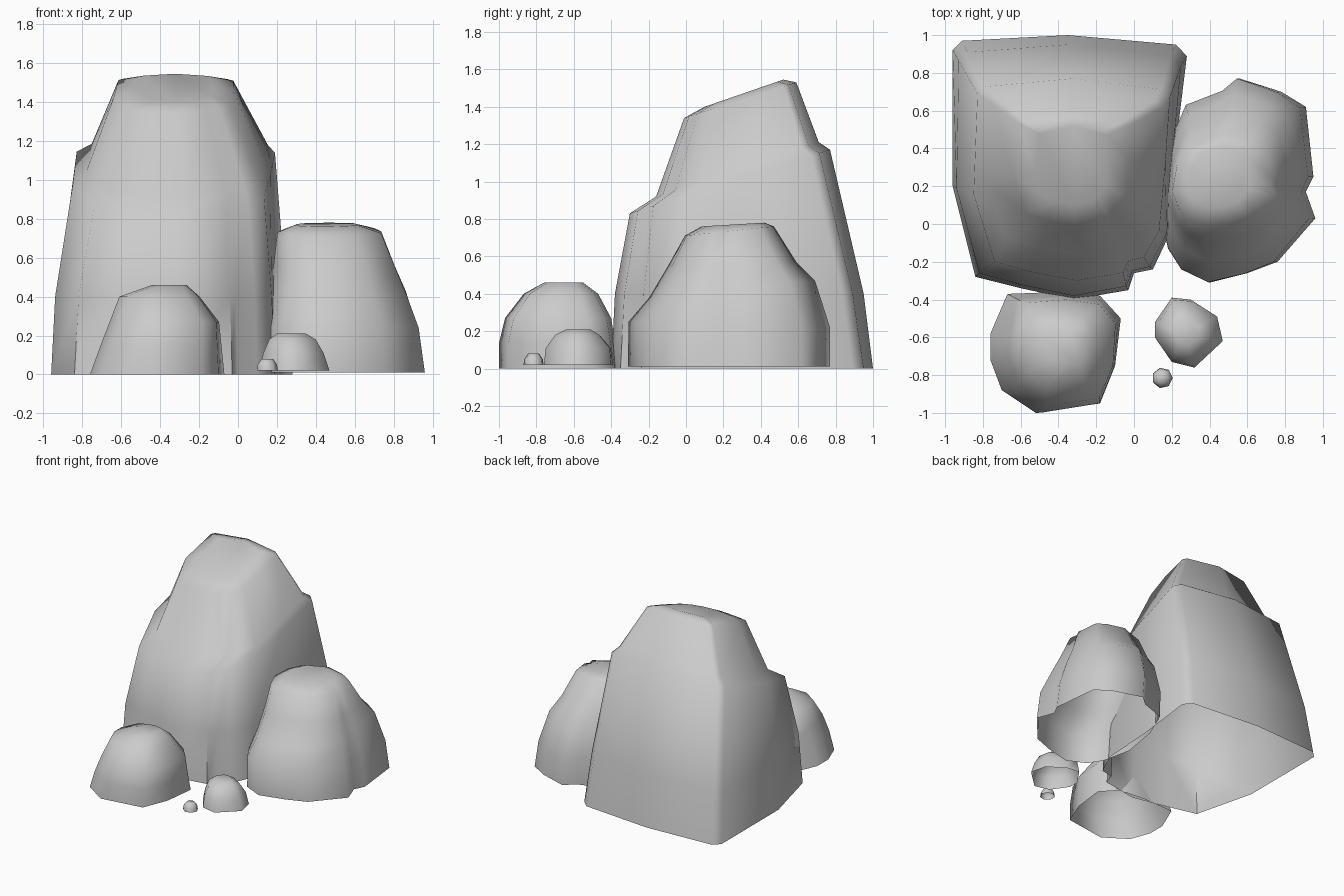
import bpy
import bmesh
from math import cos, sin, tau, radians
from mathutils import Vector

default_cube = bpy.data.objects.get("Cube")
if default_cube:
    bpy.data.objects.remove(default_cube, do_unlink=True)

# One plain stone colour for every rock
stone = bpy.data.materials.new("stone_grey")
stone.use_nodes = True
stone_colour = (0.6, 0.6, 0.6, 1)
stone.diffuse_color = stone_colour
stone_shader = next(n for n in stone.node_tree.nodes if n.type == "BSDF_PRINCIPLED")
stone_shader.inputs["Base Color"].default_value = stone_colour


def normalise(outline):
    """Scale a ground outline into the unit square and return its bounds."""
    xs = [p[0] for p in outline]
    ys = [p[1] for p in outline]
    left, right, front, back = min(xs), max(xs), min(ys), max(ys)
    unit = [Vector(((x - left) / (right - left), (y - front) / (back - front)))
            for x, y in outline]
    return unit, (left, right, front, back)


def soften(point, amount):
    """Pull an outline point towards the circle inside the unit square."""
    centre = Vector((0.5, 0.5))
    offset = point - centre
    return centre + offset.lerp(offset.normalized() * 0.5, amount)


def make_rock(name, outline, foot, levels, rounding=0.4):
    """Loft an open-bottomed rock from a ground outline through shrinking levels.

    Each level is left, right, front, back, front height, back height.
    """
    unit, bounds = normalise(outline)
    levels = [(*bounds, foot, foot)] + levels
    bm = bmesh.new()
    rings = []
    for index, (left, right, front, back, low, high) in enumerate(levels):
        amount = rounding * index / (len(levels) - 1)
        ring = []
        for point in unit:
            u, v = soften(point, amount)
            ring.append(bm.verts.new((left + (right - left) * u,
                                      front + (back - front) * v,
                                      low + (high - low) * v)))
        rings.append(ring)

    # Side walls between neighbouring levels
    count = len(unit)
    for lower, upper in zip(rings, rings[1:]):
        for i in range(count):
            j = (i + 1) % count
            bm.faces.new((lower[i], lower[j], upper[j], upper[i]))
    # Crown
    bm.faces.new(rings[-1])
    for face in bm.faces:
        face.smooth = True

    mesh = bpy.data.meshes.new(name)
    bm.to_mesh(mesh)
    bm.free()
    mesh.materials.append(stone)
    rock = bpy.data.objects.new(name, mesh)
    bpy.context.collection.objects.link(rock)

    # Smooth stone with only the hardest ridges kept crisp
    bpy.ops.object.select_all(action="DESELECT")
    rock.select_set(True)
    bpy.context.view_layer.objects.active = rock
    bpy.ops.object.shade_smooth_by_angle(angle=radians(60))
    return rock


# Tall rock: square back, shoulder partway up, sloping crown
make_rock(
    "tall_rock",
    [(-0.96, 0.2), (-0.84, -0.28), (-0.6, -0.34), (-0.32, -0.4), (-0.03, -0.35),
     (0.0, -0.26), (0.1, -0.24), (0.19, -0.05), (0.22, 0.4), (0.28, 0.89),
     (0.22, 0.95), (-0.35, 1.0), (-0.91, 0.97), (-0.96, 0.92)],
    0,
    [(-0.94, 0.26, -0.38, 0.95, 0.4, 0.4),
     (-0.85, 0.21, -0.3, 0.77, 0.83, 1.17),
     (-0.78, 0.18, -0.16, 0.71, 0.92, 1.21),
     (-0.64, 0.0, -0.01, 0.59, 1.34, 1.53),
     (-0.52, -0.12, 0.1, 0.52, 1.4, 1.545)],
)

# Middle rock leaning against the tall one
make_rock(
    "middle_rock",
    [(0.13, 0.1), (0.18, -0.13), (0.25, -0.24), (0.4, -0.31), (0.6, -0.26),
     (0.76, -0.2), (0.96, 0.03), (0.91, 0.17), (0.95, 0.25), (0.91, 0.62),
     (0.78, 0.7), (0.56, 0.77), (0.48, 0.7), (0.28, 0.63), (0.18, 0.4)],
    0.01,
    [(0.13, 0.93, -0.31, 0.77, 0.25, 0.22),
     (0.16, 0.87, -0.2, 0.69, 0.38, 0.47),
     (0.18, 0.81, -0.1, 0.59, 0.55, 0.57),
     (0.2, 0.74, -0.01, 0.47, 0.71, 0.76),
     (0.29, 0.62, 0.08, 0.42, 0.76, 0.78)],
)

# Front boulder
make_rock(
    "front_boulder",
    [(-0.76, -0.72), (-0.7, -0.88), (-0.52, -1.0), (-0.18, -0.95), (-0.1, -0.75),
     (-0.07, -0.5), (-0.18, -0.38), (-0.4, -0.36), (-0.67, -0.37), (-0.76, -0.58)],
    0,
    [(-0.71, -0.08, -1.0, -0.38, 0.14, 0.14),
     (-0.66, -0.09, -0.97, -0.4, 0.27, 0.27),
     (-0.61, -0.19, -0.87, -0.47, 0.4, 0.4),
     (-0.44, -0.26, -0.76, -0.55, 0.46, 0.46)],
)

# Small stone
make_rock(
    "small_stone",
    [(0.11, -0.6), (0.2, -0.73), (0.32, -0.76), (0.47, -0.62), (0.44, -0.49),
     (0.3, -0.4), (0.2, -0.39), (0.11, -0.52)],
    0.02,
    [(0.13, 0.44, -0.75, -0.4, 0.11, 0.11),
     (0.16, 0.4, -0.7, -0.46, 0.18, 0.18),
     (0.2, 0.35, -0.64, -0.51, 0.21, 0.21)],
)

# Pebble
make_rock(
    "pebble",
    [(0.15 + 0.055 * cos(tau * i / 7), -0.815 + 0.055 * sin(tau * i / 7))
     for i in range(7)],
    0.02,
    [(0.1, 0.2, -0.865, -0.765, 0.05, 0.05),
     (0.12, 0.18, -0.845, -0.785, 0.08, 0.08)],
)
